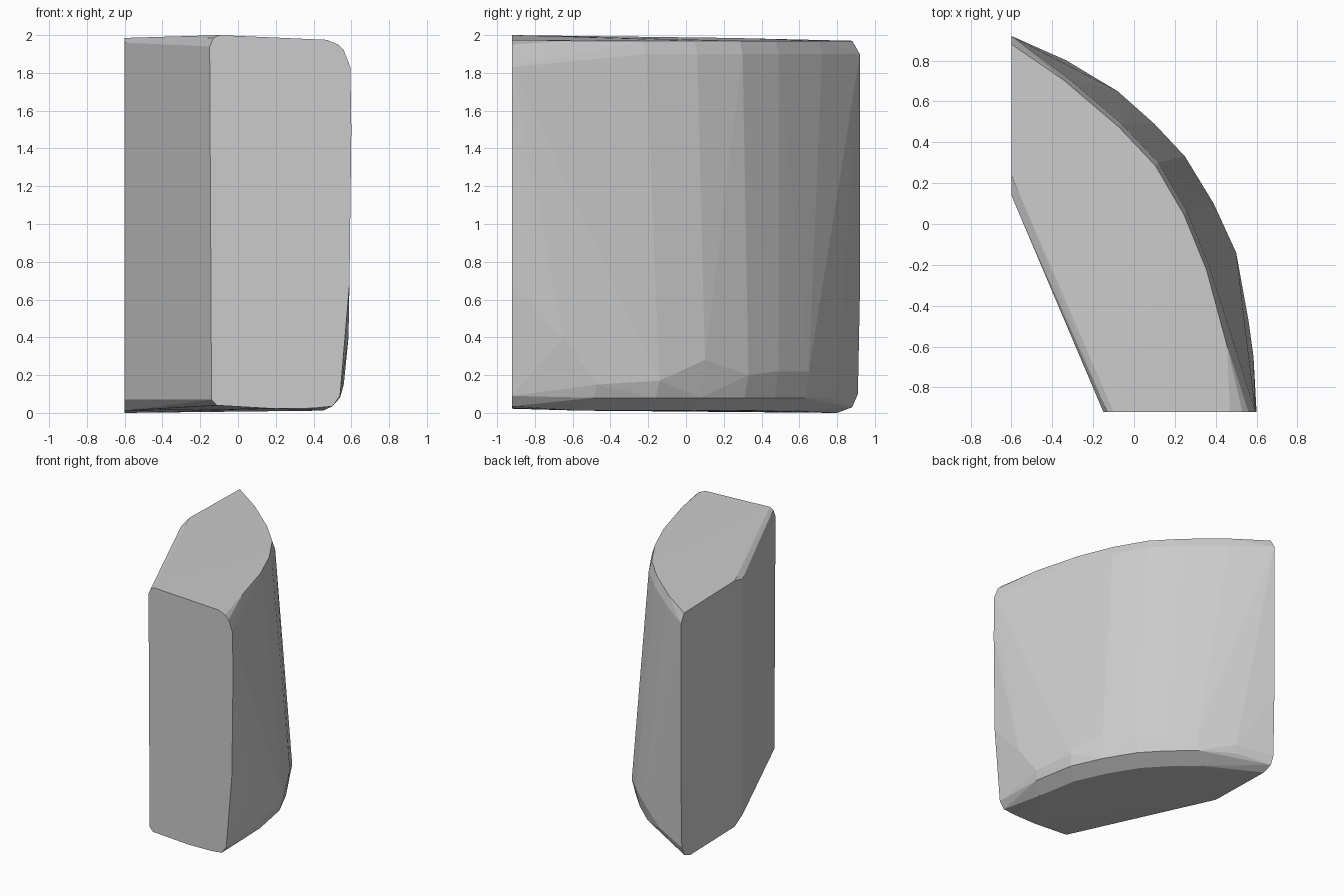
import bpy, bmesh

if "Cube" in bpy.data.objects:
    bpy.data.objects.remove(bpy.data.objects["Cube"])

stone = bpy.data.materials.new("stone grey")
stone.diffuse_color = (0.6, 0.6, 0.6, 1)
stone.use_nodes = True
stone.node_tree.nodes["Principled BSDF"].inputs["Base Color"].default_value = stone.diffuse_color

# Curved outer wall: widest low down, leaning inward towards the top
bulge = [(-0.33, 0.80, 0.14), (-0.08, 0.65, 0.22), (0.10, 0.49, 0.22), (0.25, 0.33, 0.20),
         (0.39, 0.10, 0.28), (0.50, -0.14, 0.17), (0.56, -0.47, 0.15), (0.585, -0.65, 0.40)]
upper = [(-0.33, 0.72), (-0.06, 0.49), (0.12, 0.30), (0.26, 0.06), (0.37, -0.21), (0.47, -0.58)]

points = []
for x, y, z in bulge:
    points.append((x, y, z))
    if z < 0.3:
        points.append((x - 0.02, y - 0.02, 0.08))      # lower bevel
        points.append((x - 0.11, y - 0.09, 0.012))     # underside rim
for x, y in upper:
    points.append((x, y, 1.90))                        # top of the wall
    points.append((x - 0.015, y - 0.015, 1.97))        # top rim

# Flat front end (x, z) at y = -0.92
front = [(-0.14, 0.07), (-0.11, 0.04), (0.2, 0.022), (0.4, 0.025), (0.5, 0.035), (0.54, 0.09),
         (0.59, 0.68), (0.60, 1.5), (0.595, 1.83), (0.56, 1.92), (0.53, 1.95), (0.47, 1.975),
         (-0.10, 2.0), (-0.13, 1.985), (-0.15, 1.94)]
points += [(x, -0.92, z) for x, z in front]

# Flat left end (y, z) at x = -0.6
left = [(0.14, 0.07), (0.24, 0.012), (0.80, 0.0), (0.88, 0.03), (0.91, 0.10), (0.92, 0.6),
        (0.92, 1.90), (0.88, 1.97), (0.24, 1.985), (0.14, 1.96)]
points += [(-0.6, y, z) for y, z in left]

# Skin the block and merge flat areas
bm = bmesh.new()
for p in points:
    bm.verts.new(p)
hull = bmesh.ops.convex_hull(bm, input=bm.verts)
loose = [v for v in bm.verts if not v.link_faces]
bmesh.ops.delete(bm, geom=loose, context='VERTS')
bmesh.ops.dissolve_limit(bm, angle_limit=0.01, verts=bm.verts, edges=bm.edges)
bmesh.ops.recalc_face_normals(bm, faces=bm.faces)

mesh = bpy.data.meshes.new("stone_block")
bm.to_mesh(mesh)
bm.free()
mesh.materials.append(stone)
block = bpy.data.objects.new("stone_block", mesh)
bpy.context.collection.objects.link(block)
